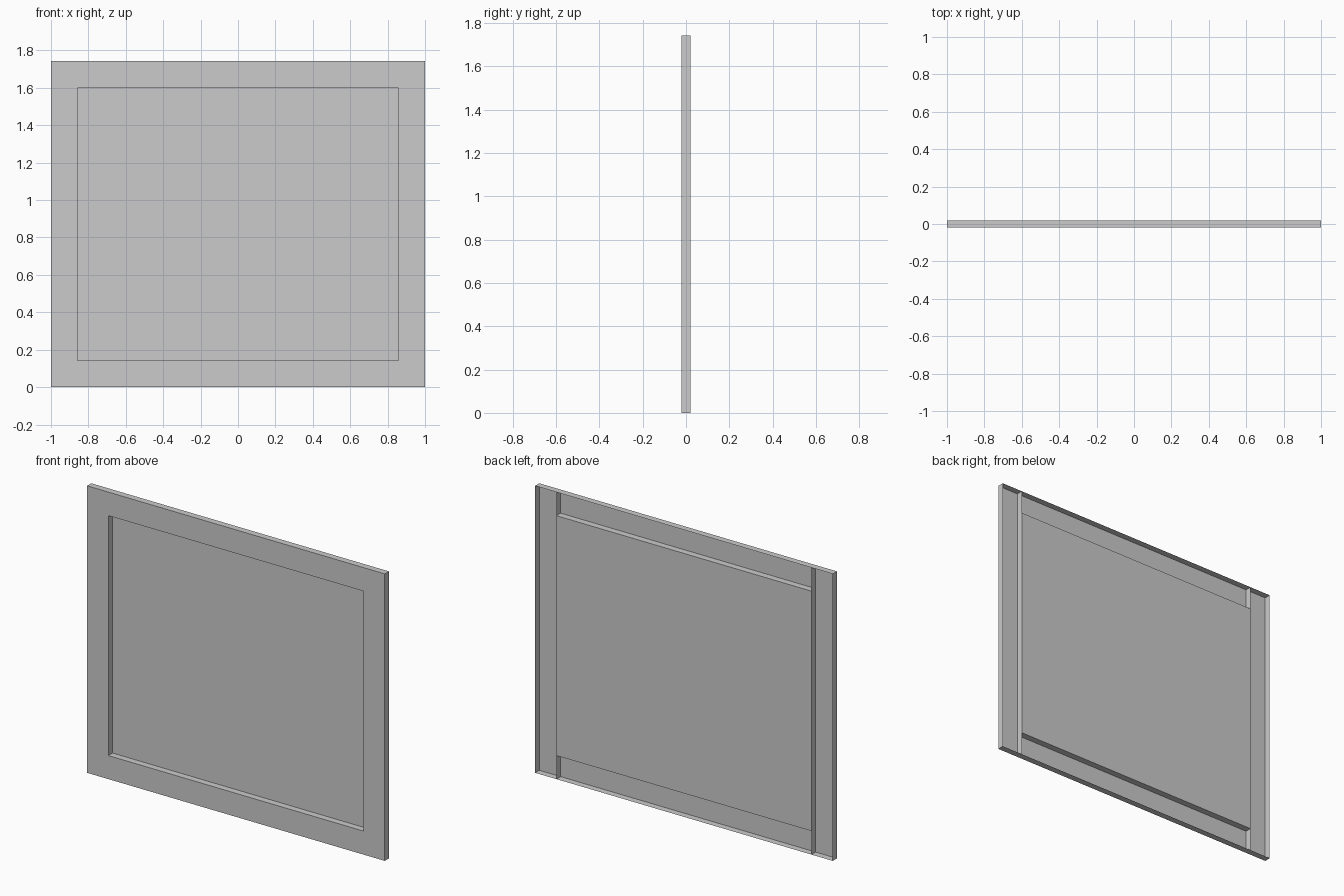
import bpy
import bmesh

if "Cube" in bpy.data.objects:
    bpy.data.objects.remove(bpy.data.objects["Cube"], do_unlink=True)

HALF_W, HEIGHT, HALF_D = 1.0, 1.743, 0.02
BORDER = 0.143
INNER = HALF_W - BORDER

grey = bpy.data.materials.new("plain_grey")
grey.use_nodes = True
colour = (0.6, 0.6, 0.6, 1)
grey.diffuse_color = colour
grey.node_tree.nodes["Principled BSDF"].inputs["Base Color"].default_value = colour


def open_box(name, x_range, z_range, is_open):
    """Thin-walled box, minus the sides whose normal passes is_open."""
    bm = bmesh.new()
    bmesh.ops.create_cube(bm, size=1)
    bm.normal_update()
    unwanted = [f for f in bm.faces if is_open(f.normal)]
    bmesh.ops.delete(bm, geom=unwanted, context='FACES')
    for v in bm.verts:
        v.co.x = x_range[v.co.x > 0]
        v.co.y = HALF_D if v.co.y > 0 else -HALF_D
        v.co.z = z_range[v.co.z > 0]
    mesh = bpy.data.meshes.new(name)
    bm.to_mesh(mesh)
    bm.free()
    mesh.materials.append(grey)
    obj = bpy.data.objects.new(name, mesh)
    bpy.context.collection.objects.link(obj)


# Full-height stiles, hollow from behind
def back(n):
    return n.y > 0.5


open_box("left_stile", (INNER, HALF_W), (0, HEIGHT), back)
open_box("right_stile", (-HALF_W, -INNER), (0, HEIGHT), back)


# Rails between the stiles, hollow from behind and without end caps
def back_and_ends(n):
    return n.y > 0.5 or abs(n.x) > 0.5


open_box("bottom_rail", (-INNER, INNER), (0, BORDER), back_and_ends)
open_box("top_rail", (-INNER, INNER), (HEIGHT - BORDER, HEIGHT), back_and_ends)

# Recessed sheet closing the opening at the back
open_box("centre_panel", (-INNER, INNER), (BORDER, HEIGHT - BORDER),
         lambda n: n.y < 0.5)
